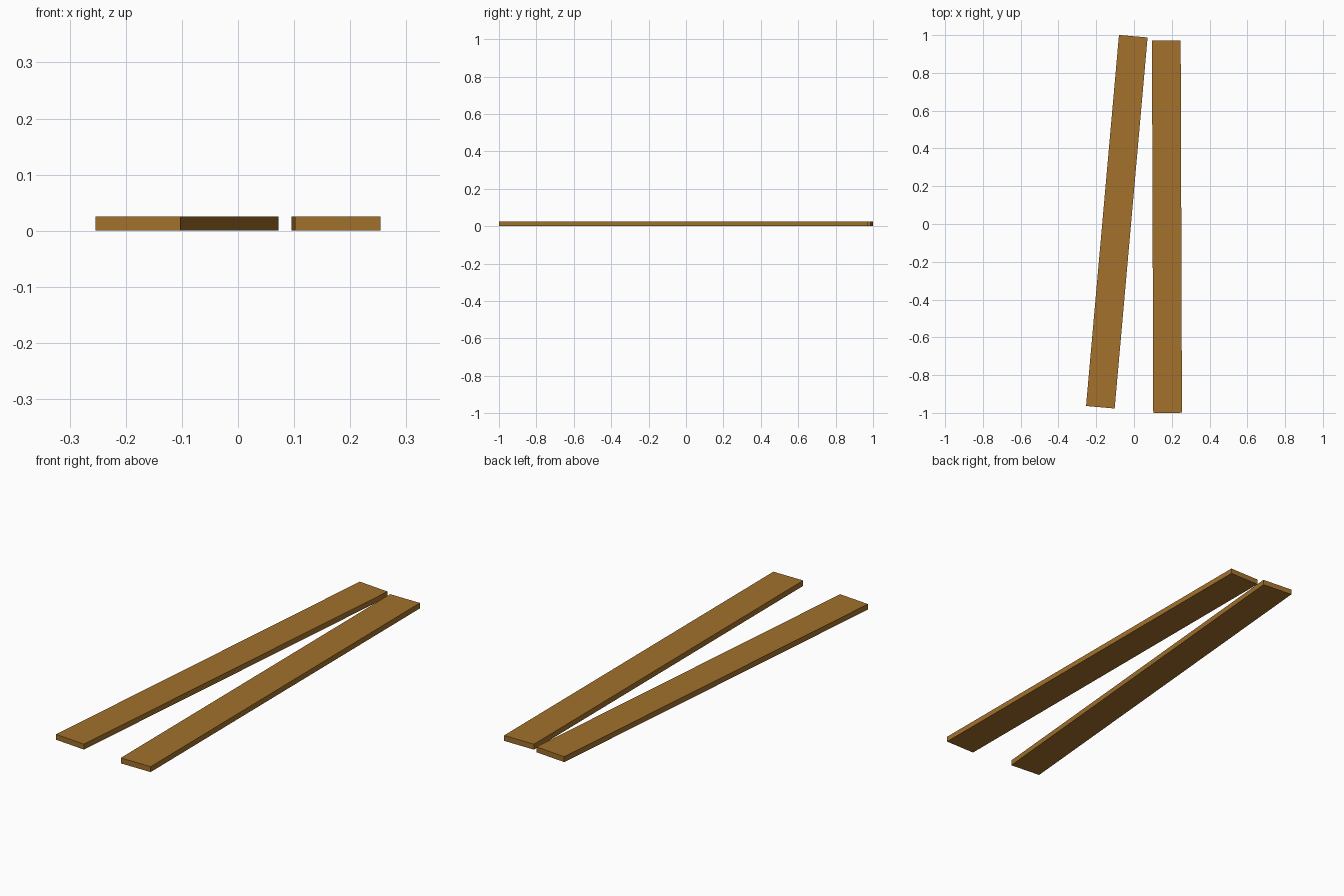
import bpy
from math import radians

if "Cube" in bpy.data.objects:
    bpy.data.objects.remove(bpy.data.objects["Cube"])

LENGTH, WIDTH, THICK = 1.972, 0.152, 0.025

wood = bpy.data.materials.new("wood")
wood.diffuse_color = (0.36, 0.165, 0.025, 1)
wood.use_nodes = True
wood.node_tree.nodes["Principled BSDF"].inputs["Base Color"].default_value = wood.diffuse_color


def plank(name, x, y, angle):
    # Flat board lying on the ground, turned about z
    bpy.ops.mesh.primitive_cube_add(size=1, location=(x, y, THICK / 2),
                                    rotation=(0, 0, radians(angle)))
    ob = bpy.context.object
    ob.name = name
    ob.scale = (WIDTH, LENGTH, THICK)
    bpy.ops.object.transform_apply(location=False, rotation=False, scale=True)
    ob.data.materials.append(wood)
    return ob


# Two loose boards, the left one slightly askew
plank("left_plank", -0.091, 0.012, -5.07)
plank("right_plank", 0.1745, -0.0135, 0.2)
